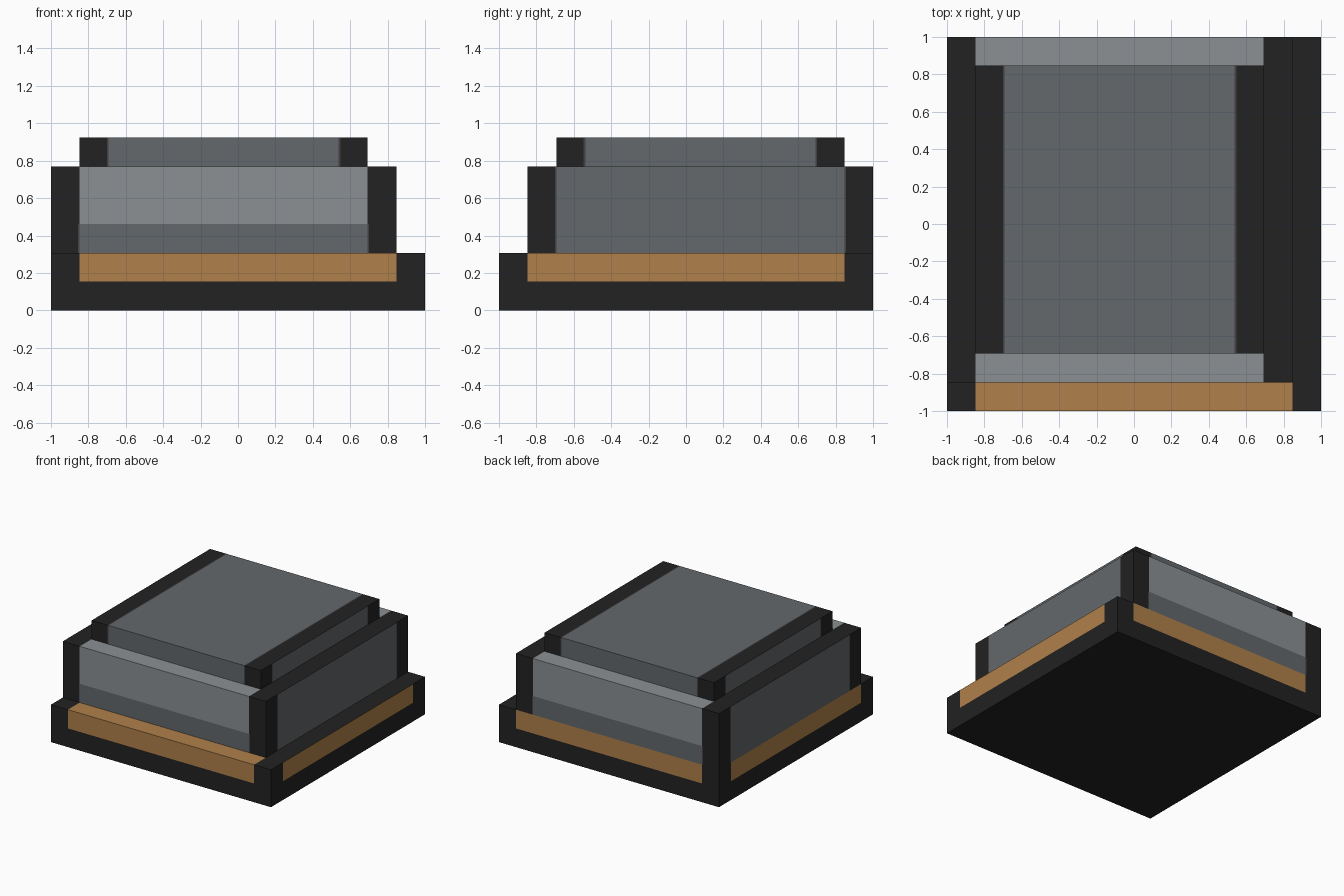
import bpy
import bmesh
from mathutils import Vector

cube = bpy.data.objects.get("Cube")
if cube:
    bpy.data.objects.remove(cube, do_unlink=True)

UNIT = 2 / 13      # the whole model sits on a 13-step grid
TRIM = 0.055       # width of the thin seams, in grid steps


def material(name, colour):
    mat = bpy.data.materials.new(name)
    mat.use_nodes = True
    mat.diffuse_color = (*colour, 1)
    bsdf = mat.node_tree.nodes["Principled BSDF"]
    bsdf.inputs["Base Color"].default_value = (*colour, 1)
    bsdf.inputs["Roughness"].default_value = 0.9
    return mat


MATERIALS = [
    material("black frame", (0.016, 0.016, 0.016)),
    material("orange band", (0.434, 0.216, 0.069)),
    material("light grey", (0.258, 0.279, 0.292)),
    material("dark grey", (0.127, 0.138, 0.147)),
    material("seam grey", (0.058, 0.052, 0.058)),
]
BLACK, ORANGE, LIGHT, DARK, SEAM = range(5)


def tier(name, low, high, splits, rule):
    """Box in grid steps, cut one step in from its sides and at heights in splits."""
    bm = bmesh.new()
    bmesh.ops.create_cube(bm, size=1)
    low, high = Vector(low), Vector(high)
    for v in bm.verts:
        v.co = low + Vector((c + 0.5) * s for c, s in zip(v.co, high - low))

    cuts = [(2, z) for z in splits]
    for axis in (0, 1):
        a, b = low[axis] + 1, high[axis] - 1
        cuts += [(axis, p) for p in (a - TRIM, a, b, b + TRIM)]
    for axis, place in cuts:
        co, normal = Vector(), Vector()
        co[axis], normal[axis] = place, 1
        bmesh.ops.bisect_plane(bm, geom=bm.verts[:] + bm.edges[:] + bm.faces[:],
                               plane_co=co, plane_no=normal)

    bm.normal_update()
    for f in bm.faces:
        n, c = f.normal, f.calc_center_median()
        if n.z < -0.5:
            continue
        side = "top" if n.z > 0.5 else "end" if abs(n.y) > 0.5 else "flank"
        axis = 1 if side == "flank" else 0
        # distance inside the central panel; negative is outside it
        inside = min(c[axis] - low[axis] - 1, high[axis] - 1 - c[axis])
        colour = rule(side, c.z)
        if inside > 0:
            f.material_index = colour
        elif inside > -TRIM and colour == DARK:
            f.material_index = SEAM

    for v in bm.verts:
        v.co = (v.co - Vector((6.5, 6.5, 0))) * UNIT
    mesh = bpy.data.meshes.new(name)
    bm.to_mesh(mesh)
    bm.free()
    for mat in MATERIALS:
        mesh.materials.append(mat)
    bpy.context.collection.objects.link(bpy.data.objects.new(name, mesh))


# Wide base with an orange band round its upper half
tier("base", (0, 0, 0), (13, 13, 2), [1],
     lambda side, z: ORANGE if z > 1 else BLACK)

# Middle block: two-tone ends, dark flanks, light top
tier("middle_block", (0, 1, 2), (12, 13, 5), [3],
     lambda side, z: DARK if side == "flank" or z < 3 else LIGHT)

# Top slab with a dark grey panel on every side
tier("top_slab", (1, 2, 5), (11, 12, 6), [],
     lambda side, z: DARK)
